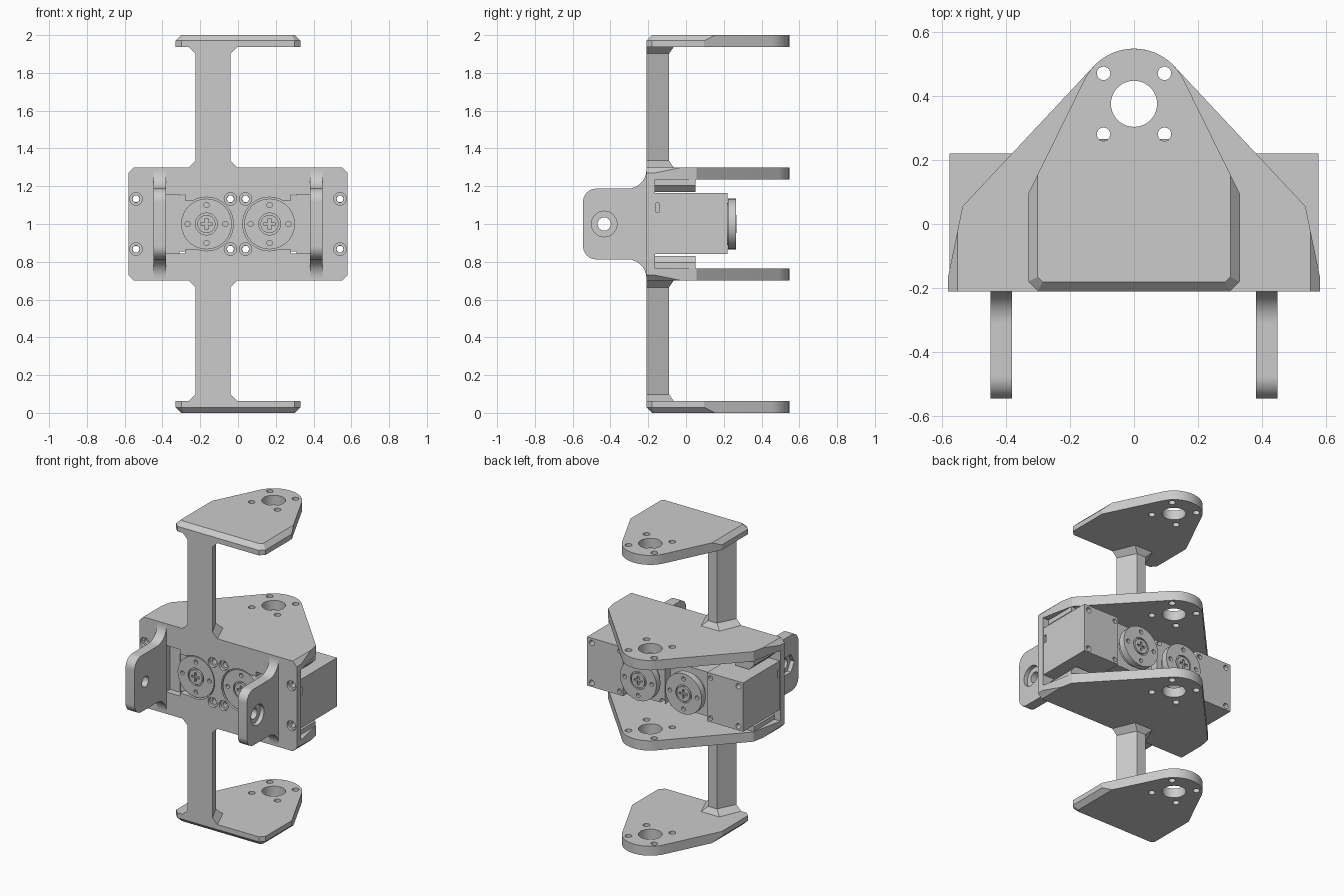
import bpy, bmesh
from math import sin, cos, pi, acos, atan2, hypot, radians
from mathutils import Matrix

if "Cube" in bpy.data.objects:
    bpy.data.objects.remove(bpy.data.objects["Cube"])


def make(name, bm):
    bmesh.ops.recalc_face_normals(bm, faces=bm.faces)
    me = bpy.data.meshes.new(name)
    bm.to_mesh(me)
    bm.free()
    ob = bpy.data.objects.new(name, me)
    bpy.context.collection.objects.link(ob)
    return ob


def loft(name, rings):
    bm = bmesh.new()
    vs = [[bm.verts.new(p) for p in r] for r in rings]
    n = len(vs[0])
    for a, b in zip(vs, vs[1:]):
        for i in range(n):
            bm.faces.new((a[i], a[(i + 1) % n], b[(i + 1) % n], b[i]))
    bm.faces.new(vs[0])
    bm.faces.new(vs[-1])
    return make(name, bm)


def prism(name, pts, axis, a, b):
    at = {'x': lambda u, v, d: (d, u, v), 'y': lambda u, v, d: (u, d, v),
          'z': lambda u, v, d: (u, v, d)}[axis]
    return loft(name, [[at(u, v, d) for u, v in pts] for d in (a, b)])


def arc(cx, cy, r, a0, a1, n=14):
    return [(cx + r * cos(a0 + (a1 - a0) * i / n), cy + r * sin(a0 + (a1 - a0) * i / n))
            for i in range(n + 1)]


def cyl(name, u, v, r, axis, a, b, n=32):
    return prism(name, arc(u, v, r, 0, 2 * pi * (n - 1) / n, n - 1), axis, a, b)


def box(name, x0, x1, y0, y1, z0, z1):
    return prism(name, [(x0, y0), (x1, y0), (x1, y1), (x0, y1)], 'z', z0, z1)


def boolean(ob, others, op='DIFFERENCE'):
    for c in others:
        m = ob.modifiers.new('b', 'BOOLEAN')
        m.operation, m.object, m.solver = op, c, 'EXACT'
        dg = bpy.context.evaluated_depsgraph_get()
        me = bpy.data.meshes.new_from_object(ob.evaluated_get(dg))
        ob.modifiers.clear()
        ob.data = me
        bpy.data.objects.remove(c)
    return ob


def mirrored(ob, name, axis):
    # mirror across x = 0 or across the mid height z = 1
    me = ob.data.copy()
    if axis == 'x':
        me.transform(Matrix.Diagonal((-1, 1, 1, 1)))
    else:
        me.transform(Matrix.Translation((0, 0, 2)) @ Matrix.Diagonal((1, 1, -1, 1)))
    me.flip_normals()
    new = bpy.data.objects.new(name, me)
    bpy.context.collection.objects.link(new)
    return new


def plate(name, right_side, z0, z1):
    # tapered plate: right edge points, then tangent to a rounded nose
    px, py = right_side[-1]
    cy, r = 0.375, 0.172
    t = atan2(py - cy, px) + acos(r / hypot(px, py - cy))
    pts = right_side + arc(0, cy, r, t, pi - t, 28) + [(-x, y) for x, y in reversed(right_side)]
    ob = prism(name, pts, 'z', z0, z1)
    holes = [cyl('c', 0, cy, 0.072, 'z', z0 - .1, z1 + .1, 40)]
    holes += [cyl('c', x, y, 0.021, 'z', z0 - .1, z1 + .1, 20)
              for x in (-.095, .095) for y in (.28, .47)]
    return boolean(ob, holes)


# outer plates with chamfered front and sides
top = plate('top_plate', [(.30, -.21), (.33, -.18), (.33, .095)], 1.937, 2.0)


def chamfer_ring(i, z):
    return [(-.30 + i / 2, -.21 + i, z), (.30 - i / 2, -.21 + i, z), (.33 - i, -.18 + i / 2, z),
            (.33 - i, .7, z), (-.33 + i, .7, z), (-.33 + i, -.18 + i / 2, z)]


boolean(top, [loft('c', [chamfer_ring(-.0005, 1.9), chamfer_ring(-.0005, 1.97),
                         chamfer_ring(.03, 2.0005)])], 'INTERSECT')
mirrored(top, 'bottom_plate', 'z')

# middle bracket: face plate plus two shelves, corners chamfered
side = [(.58, -.21), (.58, -.165), (.535, .055)]
shelf = plate('c', side, 1.235, 1.30)
shelf2 = mirrored(shelf, 'c', 'z')
bracket = box('middle_bracket', -.58, .58, -.21, -.165, .70, 1.30)
boolean(bracket, [shelf, shelf2], 'UNION')
octagon = [(.55, .6995), (.5805, .73), (.5805, 1.27), (.55, 1.3005)]
octagon += [(-x, z) for x, z in reversed(octagon)]
boolean(bracket, [prism('c', octagon, 'y', -.3, .7)], 'INTERSECT')

# motor windows and counterbored screw holes in the face plate
cutters = []
for s in (-1, 1):
    xs = sorted((s * .17, s * .385))
    cutters.append(box('c', *xs, -.3, -.1, .865, 1.125))
    xs = sorted((s * .28, s * .385))
    cutters.append(box('c', *xs, -.3, -.1, .845, 1.155))
    cutters.append(cyl('c', s * .167, 1, .142, 'y', -.3, -.1, 48))
    for x in (.04, .54):
        for z in (.867, 1.133):
            cutters.append(cyl('c', s * x, z, .033, 'y', -.3, -.19, 20))
            cutters.append(cyl('c', s * x, z, .019, 'y', -.3, -.1, 16))
boolean(bracket, cutters)

# sloped gussets under the shelves at the outer ends
gusset = prism('gusset_upper_right', [(.40, 1.236), (.40, 1.17), (.50, 1.17), (.535, 1.205),
                                      (.535, 1.236)], 'y', -.166, .05)
g2 = mirrored(gusset, 'gusset_upper_left', 'x')
mirrored(gusset, 'gusset_lower_right', 'z')
mirrored(g2, 'gusset_lower_left', 'z')


# columns: trapezoid section flared at both ends
def section(z, f):
    return [(-.225 - f, -.21, z), (-.04 + f, -.21, z), (-.10 + f, -.09 + f * .7, z),
            (-.165 - f, -.09 + f * .7, z)]


column = loft('upper_column', [section(1.30, .035), section(1.335, 0),
                               section(1.902, 0), section(1.937, .035)])
mirrored(column, 'lower_column', 'z')

# front lugs with concave fillets, pivot hole and recess
up = arc(-.31, 1.287, .1, 0, -pi / 2) + arc(-.475, 1.117, .07, pi / 2, pi)
profile = up + [(y, 2 - z) for y, z in reversed(up)]
for nm, s, sides in (('right_lug', 1, 28), ('left_lug', -1, 6)):
    lug = prism(nm, profile, 'x', s * .38, s * .447)
    boolean(lug, [cyl('c', -.433, 1, .035, 'x', s * .3, s * .5, 24),
                  cyl('c', -.433, 1, .068, 'x', s * .42, s * .5, sides)])


# motors: tall outer block, stepped inner block
motor = box('right_motor', .31, .575, -.165, .22, .84, 1.165)
boolean(motor, [box('c', .02, .32, -.1645, .19, .855, 1.15)], 'UNION')
cuts = [cyl('c', x, z, .018, 'y', -.4, .4, 16) for x in (.04, .54) for z in (.867, 1.133)]
cuts += [cyl('c', .335, z, .015, 'y', .2, .4, 14) for z in (.867, 1.133)]
cuts.append(box('c', .56, .6, -.16, -.142, 1.06, 1.11))
boolean(motor, cuts)
mirrored(motor, 'left_motor', 'x')


# horns on the front and back of each motor
def horn(name, y_face, y_base):
    d = 1 if y_face > y_base else -1
    ob = cyl(name, .167, 1, .134, 'y', y_base, y_face, 48)
    c = [cyl('c', .167 + .1 * cos(a), 1 + .1 * sin(a), .014, 'y', y_face - d * .02, y_face + d * .1, 14)
         for a in (0, pi / 2, pi, 3 * pi / 2)]
    c.append(cyl('c', .167, 1, .058, 'y', y_face - d * .012, y_face + d * .1, 32))
    boolean(ob, c)
    screw = cyl(name + '_screw', .167, 1, .048, 'y', y_face - d * .02, y_face + d * .002, 28)
    ys = sorted((y_face - d * .01, y_face + d * .1))
    boolean(screw, [box('c', .137, .197, *ys, .993, 1.007), box('c', .16, .174, *ys, .97, 1.03)])
    for o in (ob, screw):
        mirrored(o, o.name.replace('right', 'left'), 'x')


horn('right_front_horn', -.205, -.165)
horn('right_back_horn', .265, .222)
# collars under the back horns
collar = cyl('right_horn_collar', .167, 1, .11, 'y', .188, .222, 40)
mirrored(collar, 'left_horn_collar', 'x')

# smooth shading on round parts, sharp edges kept
bpy.ops.object.select_all(action='SELECT')
bpy.context.view_layer.objects.active = bracket
bpy.ops.object.shade_smooth_by_angle(angle=radians(25))
